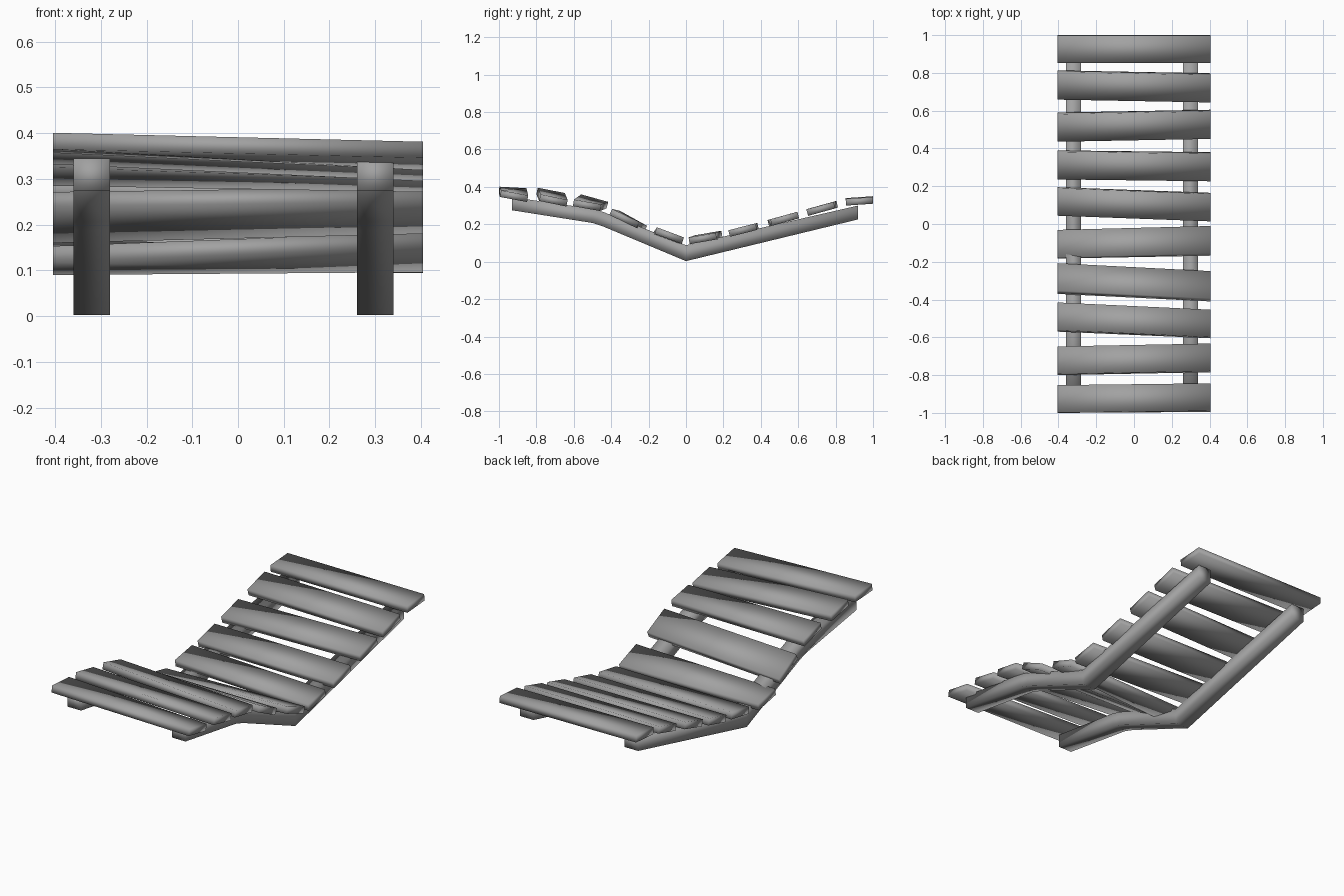
import bpy
import bmesh
from mathutils import Vector

cube = bpy.data.objects.get("Cube")
if cube:
    bpy.data.objects.remove(cube, do_unlink=True)

grey = bpy.data.materials.new("wood_grey")
grey.use_nodes = True
colour = (0.36, 0.36, 0.36, 1)
grey.diffuse_color = colour
grey.node_tree.nodes["Principled BSDF"].inputs["Base Color"].default_value = colour


def loft(name, rings):
    """Solid swept through a row of four-cornered sections."""
    bm = bmesh.new()
    loops = [[bm.verts.new(p) for p in ring] for ring in rings]
    for a, b in zip(loops, loops[1:]):
        for i in range(4):
            j = (i + 1) % 4
            bm.faces.new((a[i], a[j], b[j], b[i]))
    bm.faces.new(loops[0])
    bm.faces.new(loops[-1])
    bmesh.ops.recalc_face_normals(bm, faces=bm.faces)
    mesh = bpy.data.meshes.new(name)
    bm.to_mesh(mesh)
    bm.free()
    mesh.materials.append(grey)
    mesh.shade_smooth()
    obj = bpy.data.objects.new(name, mesh)
    bpy.context.collection.objects.link(obj)
    return obj


def slat_end(x, y, z, drop, width=0.145, thick=0.036):
    """Section of a slat: front bottom corner y, z, sloping by drop."""
    along = Vector((0, width, -drop))
    up = Vector((0, drop, width)).normalized() * thick
    front = Vector((x, y, z))
    return [front, front + along, front + along + up, front + up]


# Bent side rails: y, underside z, top z
RAIL = [(-0.93, 0.275, 0.345), (-0.50, 0.207, 0.283), (-0.44, 0.187, 0.265),
        (0.0, 0.003, 0.088), (0.92, 0.226, 0.3)]
for name, x in (("right_rail", -0.32), ("left_rail", 0.30)):
    loft(name, [[(x - 0.04, y, lo), (x + 0.04, y, lo),
                 (x + 0.04, y, hi), (x - 0.04, y, hi)] for y, lo, hi in RAIL])

# Loose slats, each end given as front y, underside z, drop toward the back
SLATS = [
    ((-1.0, 0.365, 0.008), (-0.995, 0.346, 0.027)),
    ((-0.80, 0.36, 0.028), (-0.785, 0.325, 0.03)),
    ((-0.57, 0.325, 0.04), (-0.605, 0.297, 0.026)),
    ((-0.37, 0.24, 0.08), (-0.41, 0.25, 0.07)),
    ((-0.183, 0.118, 0.028), (-0.168, 0.15, 0.054)),
    ((0.05, 0.105, -0.025), (0.02, 0.094, -0.025)),
    ((0.245, 0.135, -0.037), (0.235, 0.133, -0.037)),
    ((0.445, 0.188, -0.04), (0.46, 0.192, -0.04)),
    ((0.668, 0.25, -0.04), (0.653, 0.245, -0.04)),
    ((0.856, 0.304, -0.01), (0.856, 0.3, -0.01)),
]
for i, (right, left) in enumerate(SLATS):
    loft(f"slat_{i + 1}", [slat_end(-0.405, *right), slat_end(0.405, *left)])
